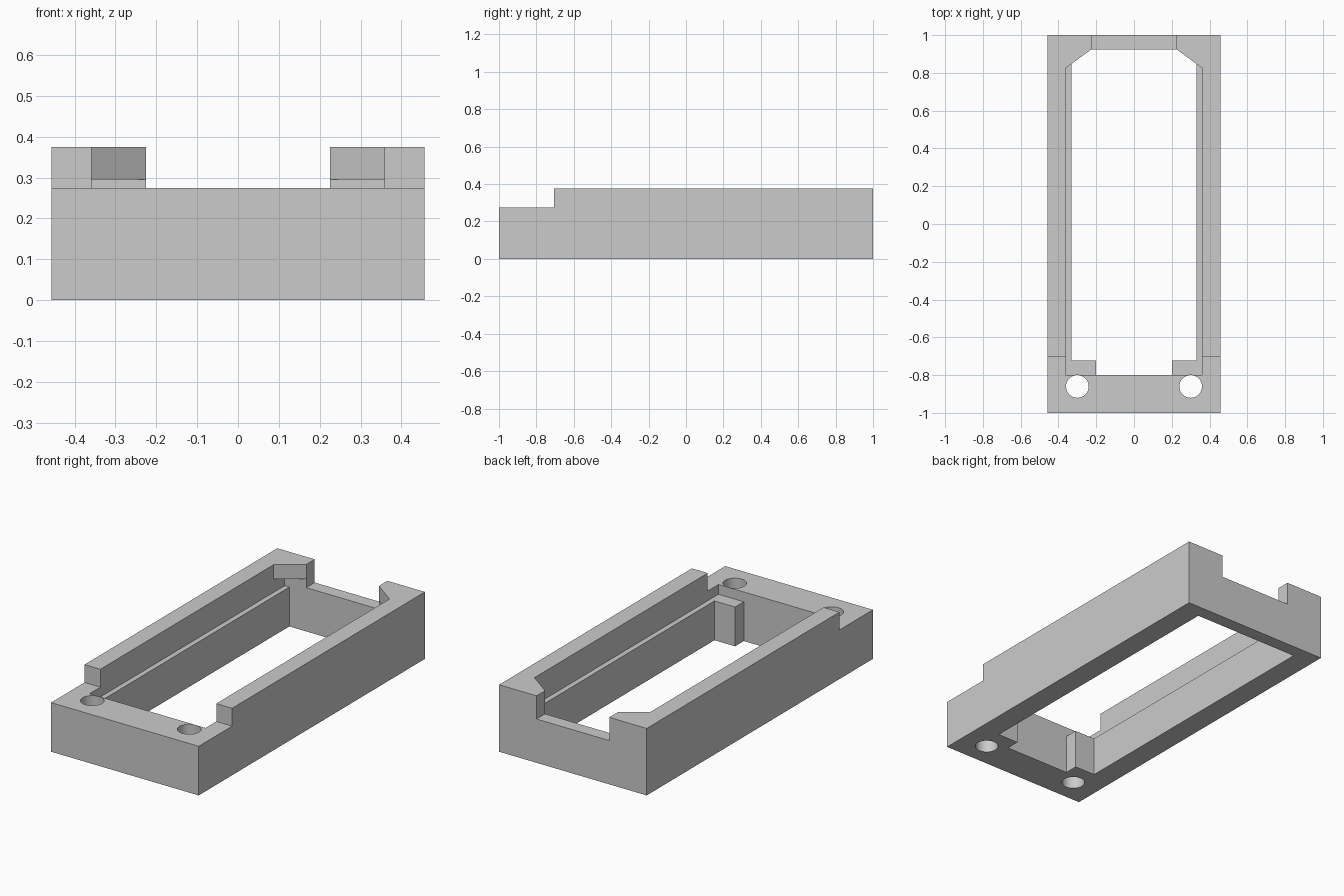
import bpy
import bmesh
import math

cube = bpy.data.objects.get("Cube")
if cube:
    bpy.data.objects.remove(cube, do_unlink=True)

HALF_W, HEIGHT = 0.457, 0.375
FRONT_WALL, BACK_WALL = -0.80, 0.925
POCKET_W, OPENING_W, NOTCH_W = 0.359, 0.33, 0.225
LEDGE_Z, LIP_Z = 0.22, 0.295
ABOVE = 0.6

grey = bpy.data.materials.new("light_grey")
grey.use_nodes = True
colour = (0.6, 0.6, 0.6, 1)
grey.diffuse_color = colour
grey.node_tree.nodes["Principled BSDF"].inputs["Base Color"].default_value = colour


def prism(name, outline, z0, z1):
    """Extrude a flat outline from z0 up to z1."""
    bm = bmesh.new()
    face = bm.faces.new([bm.verts.new((x, y, z0)) for x, y in outline])
    top = bmesh.ops.extrude_face_region(bm, geom=[face])["geom"]
    verts = [v for v in top if isinstance(v, bmesh.types.BMVert)]
    bmesh.ops.translate(bm, verts=verts, vec=(0, 0, z1 - z0))
    bmesh.ops.recalc_face_normals(bm, faces=bm.faces)
    mesh = bpy.data.meshes.new(name)
    bm.to_mesh(mesh)
    bm.free()
    mesh.materials.append(grey)
    obj = bpy.data.objects.new(name, mesh)
    bpy.context.collection.objects.link(obj)
    return obj


def rect(half_w, y0, y1):
    return [(-half_w, y0), (half_w, y0), (half_w, y1), (-half_w, y1)]


def mirrored(side):
    """Complete an outline from its +x half."""
    return side + [(-x, y) for x, y in reversed(side)]


def circle(cx, cy, r, n=48):
    return [(cx + r * math.cos(i * math.tau / n), cy + r * math.sin(i * math.tau / n))
            for i in range(n)]


frame = prism("frame", rect(HALF_W, -1, 1), 0, HEIGHT)

# Upper pocket with angled back corners
upper = mirrored([(POCKET_W, FRONT_WALL), (POCKET_W, 0.827), (NOTCH_W, BACK_WALL)])
# Through opening, narrowed at the front by two posts
lower = mirrored([(0.202, FRONT_WALL), (0.202, -0.723),
                  (OPENING_W, -0.723), (OPENING_W, BACK_WALL)])

cutters = [
    prism("front_step_cutter", rect(1, -1.5, -0.705), 0.275, ABOVE),
    prism("upper_pocket_cutter", upper, LIP_Z, ABOVE),
    prism("ledge_pocket_cutter", rect(POCKET_W, FRONT_WALL, BACK_WALL), LEDGE_Z, LIP_Z),
    prism("opening_cutter", lower, -0.2, 0.24),
    prism("back_notch_cutter", rect(NOTCH_W, 0.9, 1.5), 0.245, ABOVE),
]
for side in (-1, 1):
    cutters.append(prism("screw_hole_cutter", circle(side * 0.3, -0.86, 0.06), -0.2, ABOVE))

# Cut the frame, then discard the cutters
bpy.ops.object.select_all(action="DESELECT")
bpy.context.view_layer.objects.active = frame
frame.select_set(True)
for cutter in cutters:
    cutter.hide_render = True
    mod = frame.modifiers.new(cutter.name, "BOOLEAN")
    mod.operation = "DIFFERENCE"
    mod.solver = "EXACT"
    mod.object = cutter
    bpy.ops.object.modifier_apply(modifier=mod.name)
    bpy.data.objects.remove(cutter, do_unlink=True)

bpy.ops.object.shade_smooth_by_angle(angle=math.radians(25))
